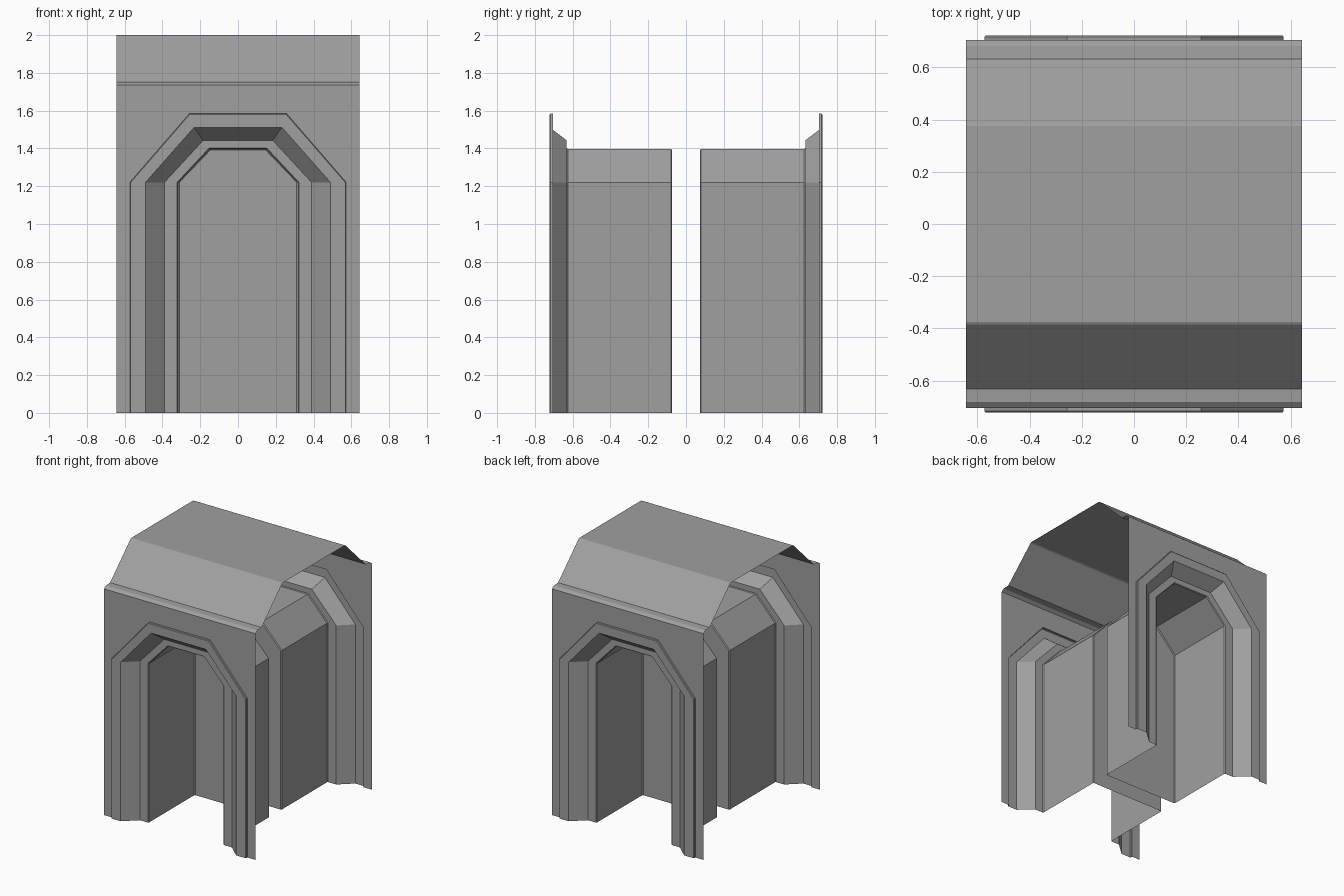
import bpy

if "Cube" in bpy.data.objects:
    bpy.data.objects.remove(bpy.data.objects["Cube"])

HALF_W = 0.643      # half length of the module along x
WALL_Y = 0.705      # distance of the wall skin from the centre
EAVE_Z = 1.735      # top of the wall skin
SPRING_Z = 1.22     # height where the arch starts to lean in

# Dark grey finish shared by every part
grey = bpy.data.materials.new("dark_grey")
grey.diffuse_color = (0.35, 0.35, 0.35, 1)
grey.use_nodes = True
grey.node_tree.nodes["Principled BSDF"].inputs["Base Color"].default_value = grey.diffuse_color


def make_object(name, verts, faces, mirror_y=False):
    mesh = bpy.data.meshes.new(name)
    mesh.from_pydata(verts, [], faces)
    mesh.materials.append(grey)
    mesh.update()
    obj = bpy.data.objects.new(name, mesh)
    bpy.context.collection.objects.link(obj)
    if mirror_y:
        mod = obj.modifiers.new("Mirror", "MIRROR")
        mod.use_axis = (False, True, False)
        mod.use_mirror_merge = False
    return obj


def arch(w, t, h, y):
    """Open six-point arch: half width, half width of flat top, height, depth."""
    half = [(-w, -y, 0), (-w, -y, SPRING_Z), (-t, -y, h)]
    return half + [(-x, yy, z) for x, yy, z in reversed(half)]


def loft(name, rings, cap=False):
    """Skin consecutive arches, optionally closing the last one."""
    n = len(rings[0])
    verts = [p for ring in rings for p in ring]
    faces = []
    for r in range(len(rings) - 1):
        a, b = r * n, (r + 1) * n
        for i in range(n - 1):
            faces.append((a + i, b + i, b + i + 1, a + i + 1))
    if cap:
        last = (len(rings) - 1) * n
        faces.append(tuple(reversed(range(last, last + n))))
    return make_object(name, verts, faces, mirror_y=True)


# Outer wall skins with an arched opening
loft("wall", [
    arch(HALF_W, HALF_W, EAVE_Z, WALL_Y),
    arch(0.573, 0.257, 1.585, WALL_Y),
])

# Raised arch surround with a splayed inner edge
loft("arch_frame", [
    arch(0.573, 0.257, 1.585, WALL_Y),
    arch(0.573, 0.257, 1.585, 0.717),
    arch(0.568, 0.255, 1.58, 0.722),
    arch(0.49, 0.232, 1.512, 0.722),
    arch(0.39, 0.184, 1.443, 0.632),
    arch(0.323, 0.153, 1.402, 0.632),
])

# Deep alcove with softened edges and a closed back
loft("alcove", [
    arch(0.323, 0.153, 1.402, 0.632),
    arch(0.317, 0.15, 1.397, 0.626),
    arch(0.317, 0.15, 1.397, 0.08),
    arch(0.311, 0.147, 1.391, 0.073),
], cap=True)

# Roof: small chamfered ledge, steep slope, softened edge, flat top
half = [(-WALL_Y, EAVE_Z), (-0.683, 1.752), (-0.632, 1.755),
        (-0.385, 1.995), (-0.375, 2.0)]
profile = half + [(-y, z) for y, z in reversed(half)]
verts = [(x, y, z) for y, z in profile for x in (-HALF_W, HALF_W)]
faces = [(2 * i, 2 * i + 1, 2 * i + 3, 2 * i + 2) for i in range(len(profile) - 1)]
make_object("roof", verts, faces)
